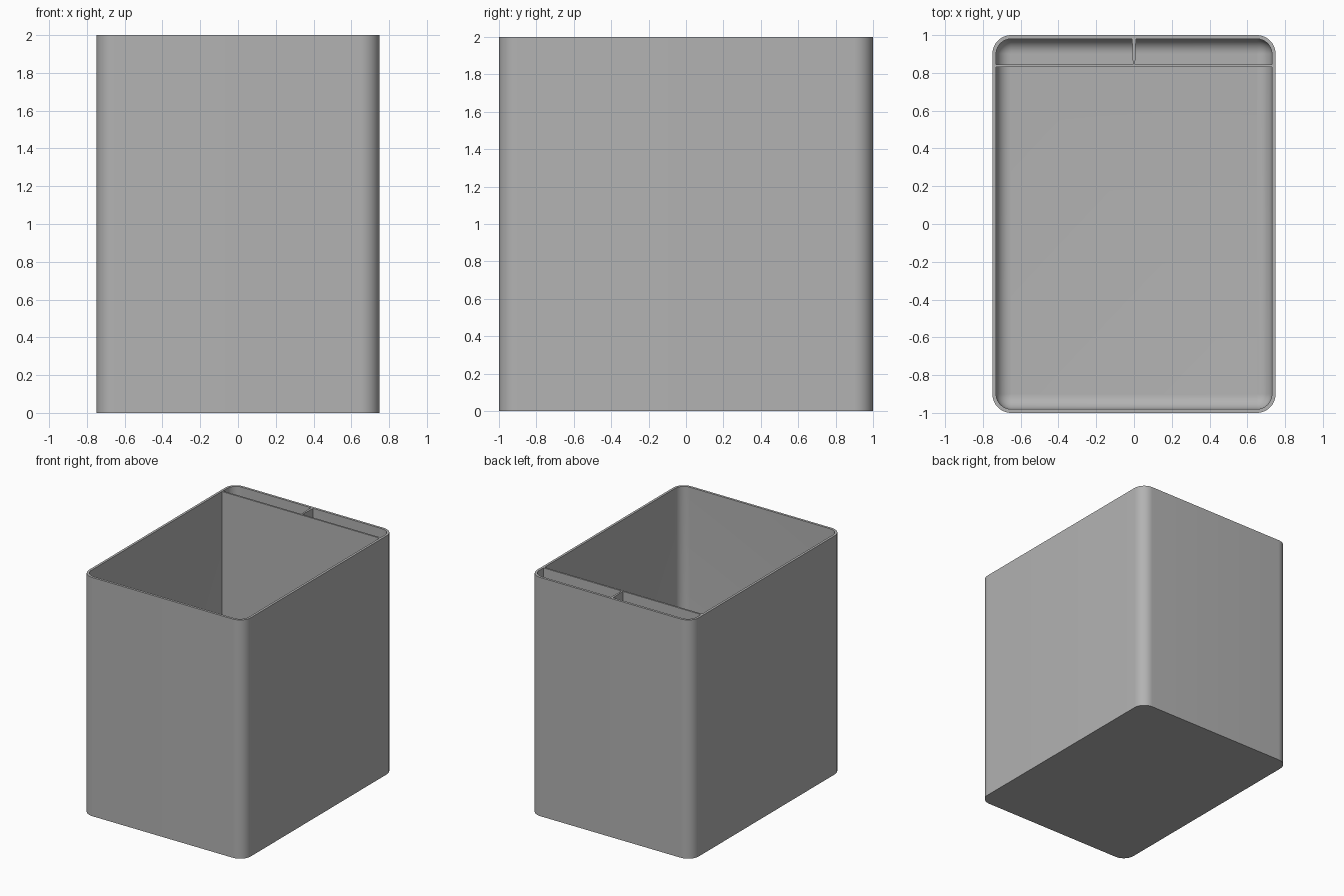
import bpy, bmesh, math

if "Cube" in bpy.data.objects:
    bpy.data.objects.remove(bpy.data.objects["Cube"])

HX, HY, H = 0.75, 1.0, 2.0     # half width, half depth, height
R, WALL, FLOOR = 0.10, 0.02, 0.02
SEG = 12                       # segments per rounded corner
Y0, Y1 = 0.83, 0.845           # partition front and back

grey = bpy.data.materials.new("grey plastic")
grey.diffuse_color = (0.45, 0.45, 0.45, 1)
grey.use_nodes = True
grey.node_tree.nodes["Principled BSDF"].inputs["Base Color"].default_value = grey.diffuse_color


def ring(bm, inset, z):
    """Rounded rectangle of vertices, inset from the outer wall."""
    r = R - inset
    verts = []
    for k, (sx, sy) in enumerate([(1, 1), (-1, 1), (-1, -1), (1, -1)]):
        for i in range(SEG + 1):
            a = math.pi / 2 * (k + i / SEG)
            verts.append(bm.verts.new((sx * (HX - R) + r * math.cos(a),
                                       sy * (HY - R) + r * math.sin(a), z)))
    return verts


def finish(bm, name):
    bmesh.ops.recalc_face_normals(bm, faces=bm.faces)
    me = bpy.data.meshes.new(name)
    bm.to_mesh(me)
    bm.free()
    ob = bpy.data.objects.new(name, me)
    me.materials.append(grey)
    bpy.context.collection.objects.link(ob)
    return ob


def prism(name, outline, z0, z1):
    bm = bmesh.new()
    face = bm.faces.new([bm.verts.new((x, y, z0)) for x, y in outline])
    top = bmesh.ops.extrude_face_region(bm, geom=[face])["geom"]
    bmesh.ops.translate(bm, vec=(0, 0, z1 - z0),
                        verts=[v for v in top if isinstance(v, bmesh.types.BMVert)])
    return finish(bm, name)


# Open bin: outer wall, rim, inner wall and a filleted floor
bm = bmesh.new()
fillet = R - WALL - 0.002
levels = [(0, 0), (0, H), (WALL, H)]
for i in range(9):
    a = math.pi / 2 * i / 8
    levels.append((WALL + fillet * (1 - math.cos(a)),
                   FLOOR + fillet * (1 - math.sin(a))))
rings = [ring(bm, d, z) for d, z in levels]
for lo, hi in zip(rings, rings[1:]):
    n = len(lo)
    for i in range(n):
        j = (i + 1) % n
        bm.faces.new((lo[i], lo[j], hi[j], hi[i]))
bm.faces.new(rings[0][::-1])
bm.faces.new(rings[-1])
body = finish(bm, "bin_body")
bpy.context.view_layer.objects.active = body
body.select_set(True)
bpy.ops.object.shade_smooth_by_angle(angle=math.radians(30))

# Wall across the bin, and the tapered divider behind it
ix = HX - WALL
prism("cross_partition", [(-ix, Y0), (ix, Y0), (ix, Y1), (-ix, Y1)], FLOOR, H)
back = HY - WALL
prism("rear_divider", [(-0.006, Y1), (0.006, Y1), (0.01, back), (-0.01, back)], FLOOR, H)
